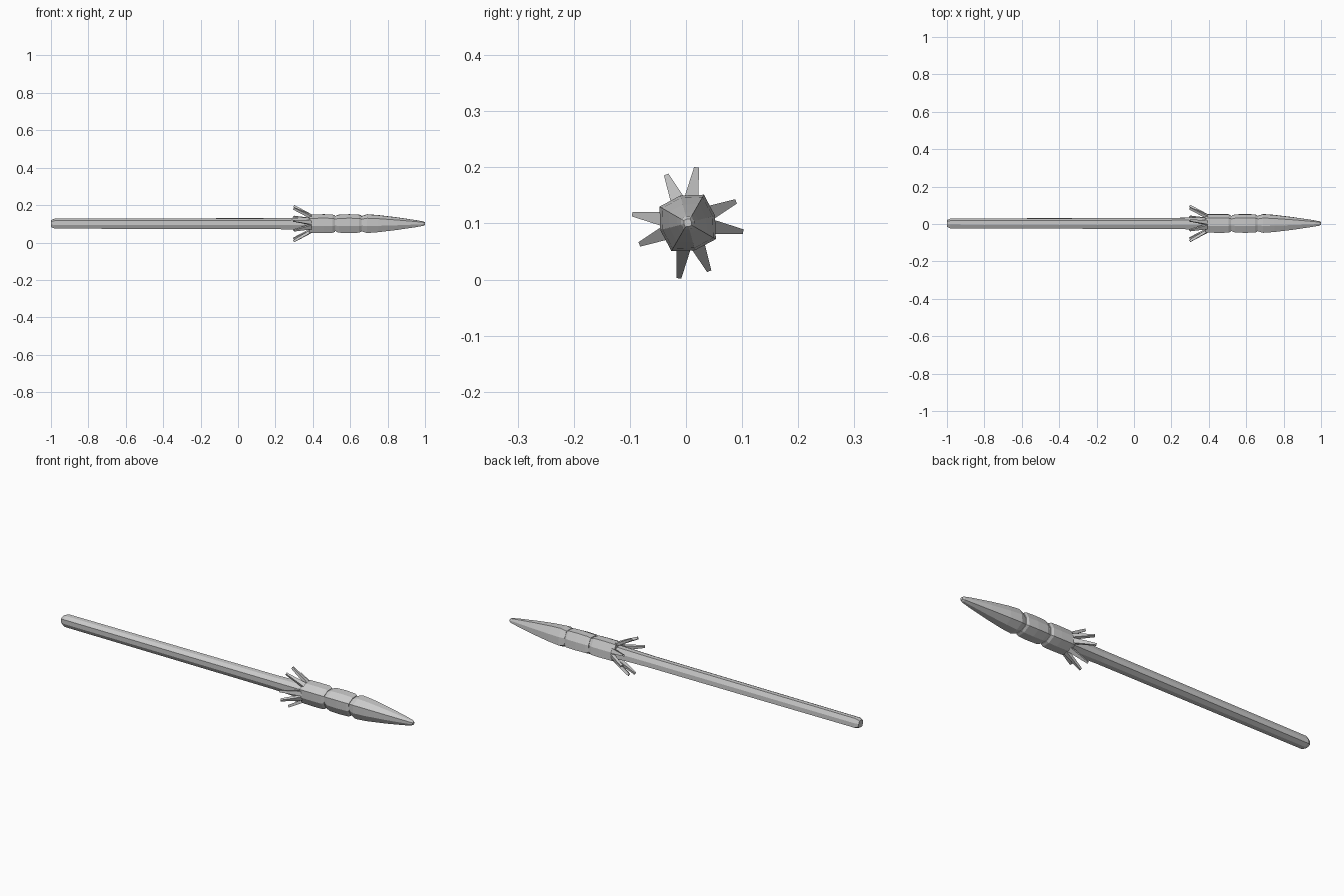
import bpy, bmesh, math
from mathutils import Vector

if "Cube" in bpy.data.objects:
    bpy.data.objects.remove(bpy.data.objects["Cube"])

CY, CZ = 0.003, 0.101            # long axis of the spear
CORNER = math.radians(60)        # twist of the square section


def axis_point(x, r, ang):
    return Vector((x, CY + r * math.cos(ang), CZ + r * math.sin(ang)))


def make(name, rings):
    """Loft a closed solid through rings of points."""
    bm = bmesh.new()
    loops = [[bm.verts.new(p) for p in ring] for ring in rings]
    n = len(loops[0])
    for a, b in zip(loops, loops[1:]):
        for i in range(n):
            j = (i + 1) % n
            bm.faces.new((a[i], a[j], b[j], b[i]))
    bm.faces.new(loops[0])
    bm.faces.new(loops[-1])
    bmesh.ops.recalc_face_normals(bm, faces=bm.faces)
    me = bpy.data.meshes.new(name)
    bm.to_mesh(me)
    bm.free()
    ob = bpy.data.objects.new(name, me)
    bpy.context.collection.objects.link(ob)
    return ob


def section(x, r, bulge=0.87):
    """Square section with bowed sides: four corners and four mid points."""
    return [axis_point(x, r * (bulge if i % 2 else 1), CORNER + i * math.pi / 4)
            for i in range(8)]


def lathe(name, profile):
    return make(name, [section(x, r) for x, r in profile])


# Shaft with a chamfered butt, slightly thicker toward the head
lathe("shaft", [(-1.0, 0.021), (-0.98, 0.031), (0.2, 0.034), (0.4, 0.039)])

# Banded head: two collars, thin necks and a long blunt point
lathe("rear_collar", [(0.38, 0.053), (0.395, 0.057), (0.46, 0.058),
                      (0.505, 0.057), (0.518, 0.050)])
lathe("rear_neck", [(0.51, 0.047), (0.535, 0.047)])
lathe("front_collar", [(0.525, 0.050), (0.54, 0.056), (0.595, 0.058),
                       (0.648, 0.056), (0.66, 0.050)])
lathe("front_neck", [(0.65, 0.046), (0.675, 0.046)])
lathe("point", [(0.663, 0.048), (0.69, 0.058), (0.75, 0.053), (0.85, 0.039),
                (0.95, 0.022), (0.99, 0.014), (1.0, 0.008)])

# Backswept barbs, two on each side of the head
for k in range(4):
    for s, (deg, reach) in enumerate(((81, 0.099), (114, 0.093))):
        ang = math.radians(deg + 90 * k)
        side = Vector((0, -math.sin(ang), math.cos(ang)))
        base, tip = axis_point(0.40, 0.036, ang), axis_point(0.298, reach - 0.004, ang)
        up = (tip - base).normalized().cross(side)

        def rect(c, w, t):
            return [c + side * w * a + up * t * b
                    for a, b in ((-1, -1), (1, -1), (1, 1), (-1, 1))]
        make(f"barb_{k}_{s}", [rect(base, 0.013, 0.008), rect(tip, 0.0042, 0.006)])
